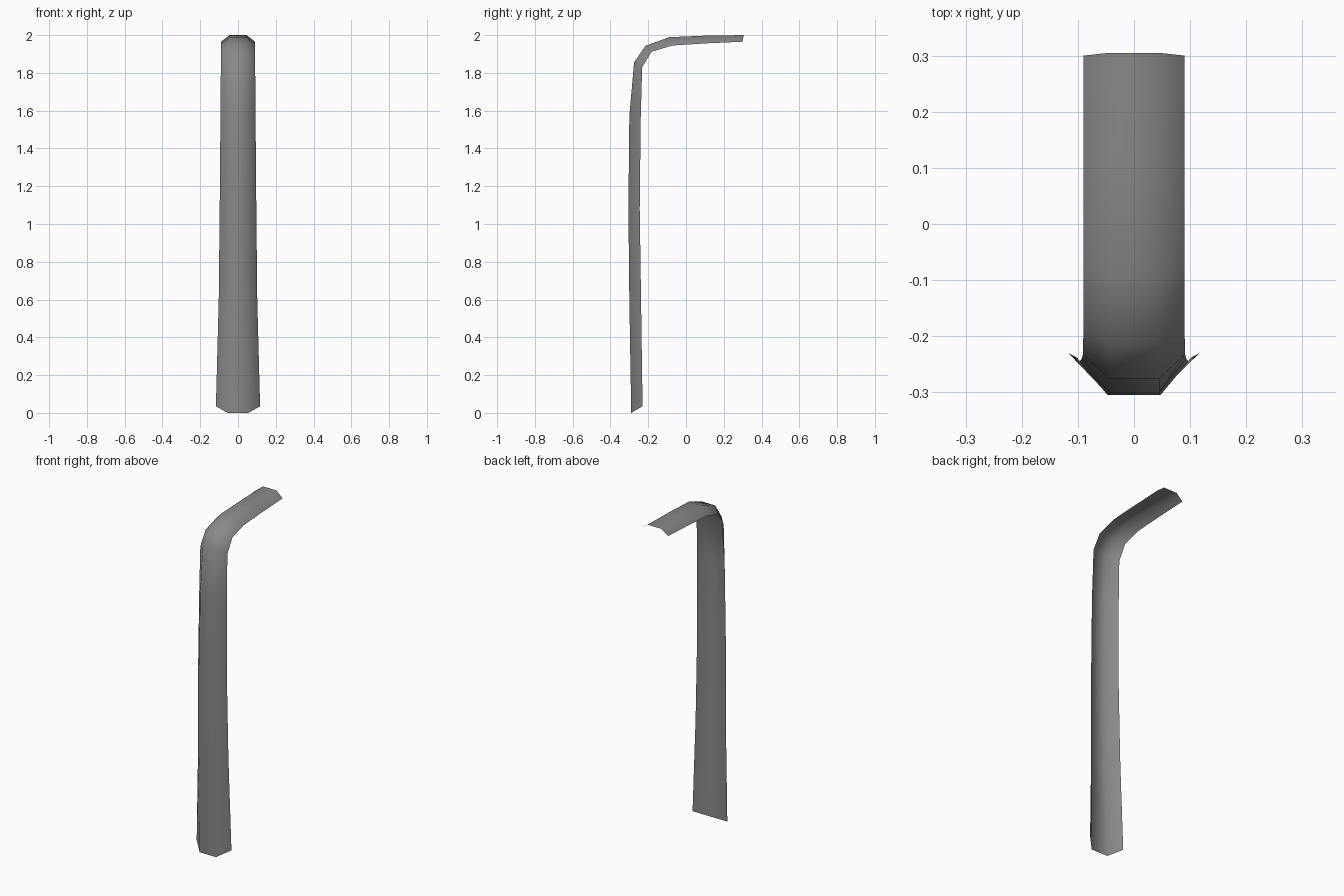
import bpy
import bmesh

cube = bpy.data.objects.get("Cube")
if cube:
    bpy.data.objects.remove(cube, do_unlink=True)

grey = bpy.data.materials.new("mid grey")
grey.use_nodes = True
grey.diffuse_color = (0.25, 0.25, 0.25, 1)
grey.node_tree.nodes["Principled BSDF"].inputs["Base Color"].default_value = (0.25, 0.25, 0.25, 1)

# Stations along the bent channel: ridge (half width, y, z), rim (half width, y, z)
stations = [
    ((0.055, -0.29, 0.0), (0.117, -0.23, 0.035)),
    ((0.05, -0.30, 0.60), (0.102, -0.238, 0.60)),
    ((0.047, -0.305, 1.08), (0.097, -0.245, 1.08)),
    ((0.045, -0.30, 1.57), (0.093, -0.24, 1.55)),
    ((0.045, -0.275, 1.855), (0.091, -0.232, 1.83)),
    ((0.045, -0.215, 1.943), (0.09, -0.182, 1.912)),
    ((0.045, -0.09, 1.989), (0.09, -0.072, 1.945)),
    ((0.045, 0.10, 1.997), (0.09, 0.10, 1.956)),
    ((0.045, 0.305, 2.0), (0.09, 0.30, 1.965)),
]

# Open three-sided strip bridged from station to station
bm = bmesh.new()
rows = []
for (rx, ry, rz), (ex, ey, ez) in stations:
    section = [(-ex, ey, ez), (-rx, ry, rz), (rx, ry, rz), (ex, ey, ez)]
    rows.append([bm.verts.new(p) for p in section])
for low, high in zip(rows, rows[1:]):
    for i in range(3):
        face = bm.faces.new((low[i], low[i + 1], high[i + 1], high[i]))
        face.smooth = True
mesh = bpy.data.meshes.new("bent_channel")
bm.to_mesh(mesh)
bm.free()
mesh.materials.append(grey)
channel = bpy.data.objects.new("bent_channel", mesh)
bpy.context.collection.objects.link(channel)
